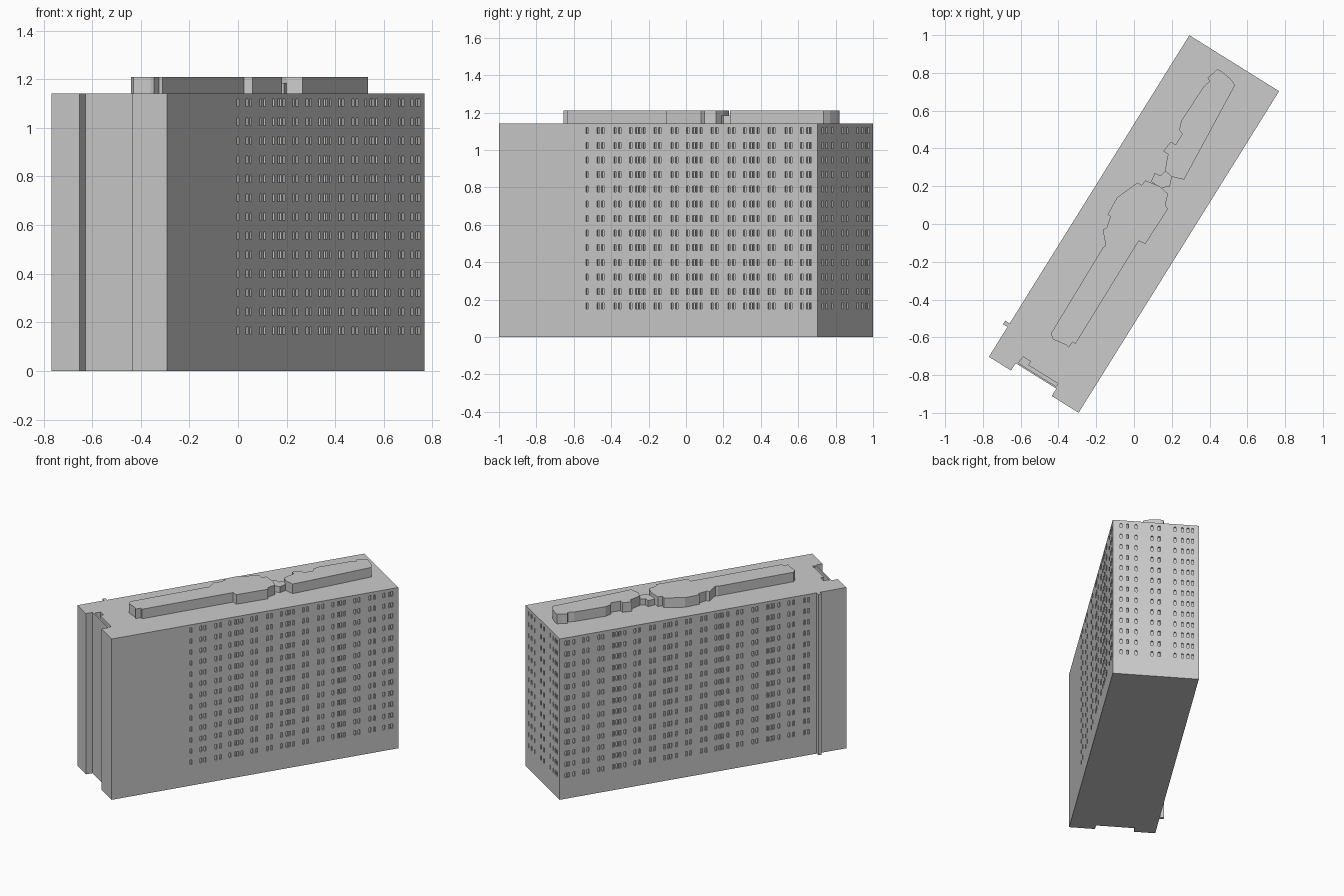
import bpy, bmesh, math
from mathutils import Matrix, Vector

if "Cube" in bpy.data.objects:
    bpy.data.objects.remove(bpy.data.objects["Cube"])

ANGLE = math.atan2(1.70, 1.06)          # long axis direction on the ground plan
L, W, H = 1.003, 0.28, 1.142            # half length, half width, roof height
U = Vector((math.cos(ANGLE), math.sin(ANGLE), 0))
V = Vector((U.y, -U.x, 0))


def plan(u, v):
    """Building-aligned position to world x, y."""
    p = U * u + V * v
    return (p.x, p.y)


def finish(name, bm):
    bmesh.ops.recalc_face_normals(bm, faces=bm.faces)
    mesh = bpy.data.meshes.new(name)
    bm.to_mesh(mesh)
    bm.free()
    ob = bpy.data.objects.new(name, mesh)
    bpy.context.scene.collection.objects.link(ob)
    return ob


def prism(name, outline, z0, z1):
    bm = bmesh.new()
    face = bm.faces.new([bm.verts.new((x, y, z0)) for x, y in outline])
    ext = bmesh.ops.extrude_face_region(bm, geom=[face])
    top = [g for g in ext["geom"] if isinstance(g, bmesh.types.BMVert)]
    bmesh.ops.translate(bm, verts=top, vec=(0, 0, z1 - z0))
    return finish(name, bm)


def cut(target, cutter):
    cutter.hide_render = True
    cutter.hide_viewport = True
    mod = target.modifiers.new(cutter.name, 'BOOLEAN')
    mod.operation = 'DIFFERENCE'
    mod.solver = 'EXACT'
    mod.object = cutter


# Tower block with the entrance notch in its south end
notch = [(-L, -0.142), (-0.957, -0.142), (-0.957, 0.112), (-L, 0.112)]
body = prism("tower_block",
             [plan(*p) for p in [(-L, -W)] + notch + [(-L, W), (L, W), (L, -W)]], 0, H)

# Shallow roof well behind the notch
well = [(-0.948, -0.13), (-0.907, -0.125), (-0.907, -0.08), (-0.93, -0.08),
        (-0.93, 0.105), (-0.948, 0.105)]
cut(body, prism("roof_well_cutter", [plan(*p) for p in well], H - 0.06, H + 0.02))

# Window recesses: 13 storeys on both long sides and the north end
bay = (-0.03, 0.008, 0.026, 0.053, 0.124, 0.153, 0.23, 0.26)
columns = [0.2155 + 0.359 * k + o for k in range(-3, 3) for o in bay]
spots = [(u, W, 0) for u in columns if -0.47 < u < 0.97]
spots += [(u, -W, 0) for u in columns if -0.79 < u < 0.97]
spots += [(L, v, 1) for v in (0.227, 0.185, 0.129, 0.025, -0.022, -0.126, -0.174, -0.21, -0.24)]
bm = bmesh.new()
for u, v, on_end in spots:
    size = (0.02, 0.014, 0.032) if on_end else (0.014, 0.02, 0.032)
    for row in range(13):
        x, y = plan(u, v)
        m = (Matrix.Translation((x, y, 0.165 + 0.0782 * row))
             @ Matrix.Rotation(ANGLE, 4, 'Z') @ Matrix.Diagonal((*size, 1)))
        bmesh.ops.create_cube(bm, size=1, matrix=m)
cut(body, finish("window_cutter", bm))

# Full-height fin on the west side
fin = [(-0.817, -W + 0.005), (-0.817, -0.308), (-0.795, -0.308), (-0.795, -W + 0.005)]
prism("side_fin", [plan(*p) for p in fin], 0, H)

# Rooftop plant rooms and the low link between them
south = [(-0.44, -0.58), (-0.43, -0.61), (-0.36, -0.64), (-0.345, -0.655), (-0.325, -0.625),
         (-0.31, -0.635), (0.025, -0.09), (0.06, -0.105), (0.18, 0.08), (0.165, 0.10),
         (0.18, 0.16), (0.135, 0.20), (0.06, 0.23), (0.04, 0.205), (0.02, 0.22),
         (-0.09, 0.14), (-0.14, 0.05), (-0.125, 0.04), (-0.145, -0.02), (-0.165, -0.03),
         (-0.15, -0.115), (-0.165, -0.125)]
north = [(0.165, 0.28), (0.20, 0.25), (0.265, 0.235), (0.535, 0.735), (0.51, 0.77),
         (0.46, 0.81), (0.44, 0.82), (0.42, 0.80), (0.39, 0.775), (0.40, 0.755),
         (0.37, 0.73), (0.25, 0.545), (0.24, 0.50), (0.255, 0.475), (0.22, 0.42),
         (0.195, 0.435), (0.155, 0.385), (0.18, 0.37), (0.17, 0.32)]
link = [(0.09, 0.225), (0.14, 0.19), (0.19, 0.20), (0.20, 0.25), (0.165, 0.28),
        (0.14, 0.255), (0.11, 0.27)]
prism("south_plant_room", south, H - 0.005, 1.21)
prism("north_plant_room", north, H - 0.005, 1.21)
prism("plant_room_link", link, H - 0.005, 1.185)
